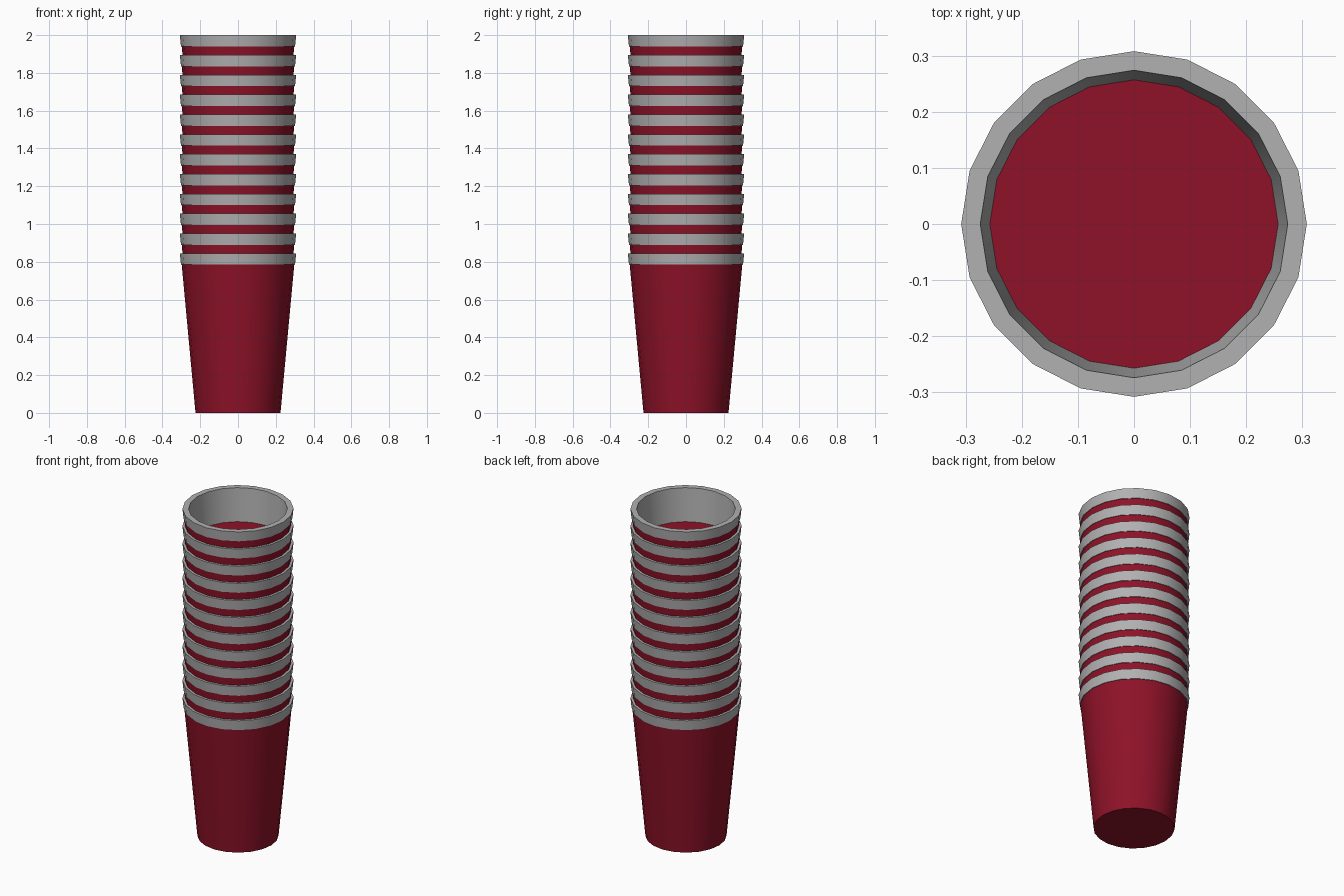
import bpy, bmesh, math

SIDES = 20        # facets around each cup
CUPS = 12         # cups in the stack
HEIGHT = 0.845    # height of one cup
STEP = (2.0 - HEIGHT) / (CUPS - 1)

cube = bpy.data.objects.get("Cube")
if cube:
    bpy.data.objects.remove(cube, do_unlink=True)


def make_material(name, rgb):
    mat = bpy.data.materials.new(name)
    mat.use_nodes = True
    colour = (*rgb, 1.0)
    mat.diffuse_color = colour
    mat.node_tree.nodes["Principled BSDF"].inputs["Base Color"].default_value = colour
    return mat


red = make_material("cup red", (0.27, 0.006, 0.021))
grey = make_material("rim grey", (0.44, 0.44, 0.44))

# Cup profile from base, up the outside, over the rim and down inside:
# radius, height, and material of the band leading to the next point
PROFILE = [
    (0.225, 0.0, 0),       # tapered body
    (0.298, 0.785, 1),     # underside of rim
    (0.302, 0.785, 1),     # rim band
    (0.308, HEIGHT, 1),    # lip
    (0.274, HEIGHT, 1),    # inner wall
    (0.257, 0.645, 0),     # inner floor
]


def lathe_cup():
    bm = bmesh.new()
    rings = []
    for radius, z, _ in PROFILE:
        angles = [2 * math.pi * i / SIDES for i in range(SIDES)]
        rings.append([bm.verts.new((radius * math.cos(a), radius * math.sin(a), z))
                      for a in angles])
    for (low, high), point in zip(zip(rings, rings[1:]), PROFILE):
        for i in range(SIDES):
            j = (i + 1) % SIDES
            face = bm.faces.new((low[i], low[j], high[j], high[i]))
            face.material_index = point[2]
    bm.faces.new(rings[0][::-1])   # base
    bm.faces.new(rings[-1])        # inner floor
    mesh = bpy.data.meshes.new("cup")
    bm.to_mesh(mesh)
    bm.free()
    mesh.materials.append(red)
    mesh.materials.append(grey)
    return mesh


# Nested stack sharing one cup mesh
cup_mesh = lathe_cup()
bpy.ops.object.select_all(action="DESELECT")
for n in range(CUPS):
    cup = bpy.data.objects.new(f"cup_{n + 1}", cup_mesh)
    cup.location.z = n * STEP
    bpy.context.collection.objects.link(cup)

# Smooth round walls, crisp rim and base edges
cup.select_set(True)
bpy.context.view_layer.objects.active = cup
bpy.ops.object.shade_smooth_by_angle(angle=math.radians(30))
